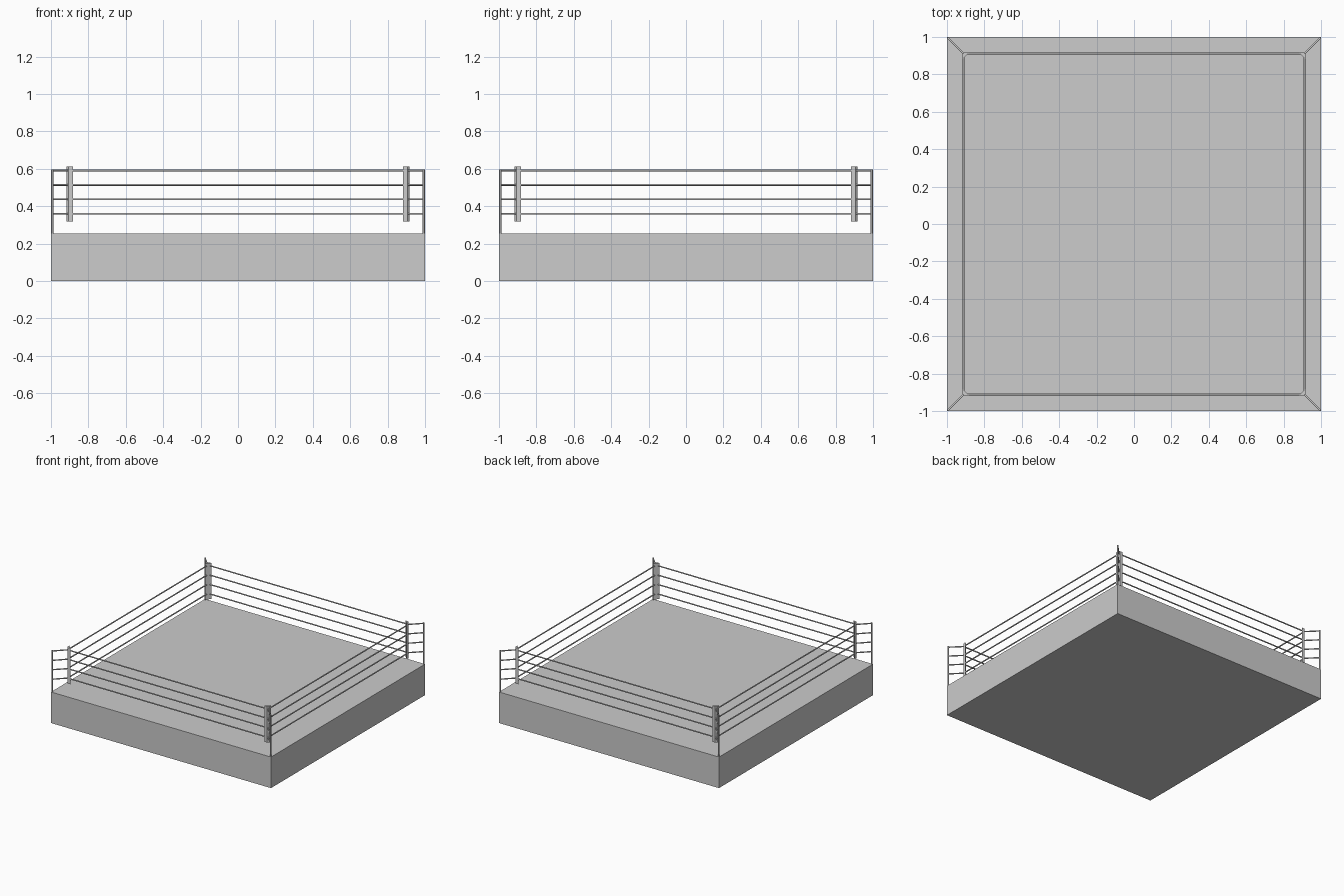
import bpy, bmesh, math
from mathutils import Vector

if "Cube" in bpy.data.objects:
    bpy.data.objects.remove(bpy.data.objects["Cube"])

grey = bpy.data.materials.new("plain grey")
grey.diffuse_color = (0.604, 0.604, 0.604, 1)
grey.use_nodes = True
grey.node_tree.nodes["Principled BSDF"].inputs["Base Color"].default_value = grey.diffuse_color

TOP = 0.255                            # platform height
LEVELS = (0.359, 0.437, 0.514, 0.591)  # rope heights
CORNERS = ((-1, -1), (1, -1), (1, 1), (-1, 1))


def finish(name, bm):
    bmesh.ops.recalc_face_normals(bm, faces=bm.faces)
    me = bpy.data.meshes.new(name)
    bm.to_mesh(me)
    bm.free()
    me.materials.append(grey)
    ob = bpy.data.objects.new(name, me)
    bpy.context.collection.objects.link(ob)
    return ob


def prism(name, outline, z0, z1):
    """Extrude a flat outline from z0 to z1."""
    bm = bmesh.new()
    face = bm.faces.new([bm.verts.new((x, y, z0)) for x, y in outline])
    ext = bmesh.ops.extrude_face_region(bm, geom=[face])
    up = [v for v in ext["geom"] if isinstance(v, bmesh.types.BMVert)]
    bmesh.ops.translate(bm, verts=up, vec=(0, 0, z1 - z0))
    return finish(name, bm)


def rod(name, a, b, radius=0.005, sides=8):
    """Round bar between two points."""
    a, b = Vector(a), Vector(b)
    bm = bmesh.new()
    bmesh.ops.create_cone(bm, cap_ends=True, segments=sides, radius1=radius,
                          radius2=radius, depth=(b - a).length)
    rot = (b - a).to_track_quat('Z', 'Y')
    for v in bm.verts:
        v.co = rot @ v.co + (a + b) / 2
    for f in bm.faces:
        f.smooth = len(f.verts) == 4
    return finish(name, bm)


# Platform
prism("platform", CORNERS, 0, TOP)

# Corner posts, pads and the short ties between them
pad = ((0.917, 0.881), (0.917, 0.907), (0.907, 0.917), (0.881, 0.917))
for i, (sx, sy) in enumerate(CORNERS):
    rod(f"corner_post_{i}", (sx * 0.993, sy * 0.993, TOP - 0.01),
        (sx * 0.993, sy * 0.993, 0.597), 0.006)
    prism(f"corner_pad_{i}", [(x * sx, y * sy) for x, y in pad], 0.318, 0.613)
    for j, z in enumerate(LEVELS):
        rod(f"tie_{i}_{j}", (sx * 0.905, sy * 0.905, z), (sx * 0.993, sy * 0.993, z))

# Four ropes along each side
for i in range(4):
    (ax, ay), (bx, by) = CORNERS[i], CORNERS[(i + 1) % 4]
    for j, z in enumerate(LEVELS):
        a, b = Vector((ax, ay)) * 0.911, Vector((bx, by)) * 0.911
        d = (b - a).normalized() * 0.016
        a, b = a + d, b - d
        rod(f"rope_{i}_{j}", (a.x, a.y, z), (b.x, b.y, z))
